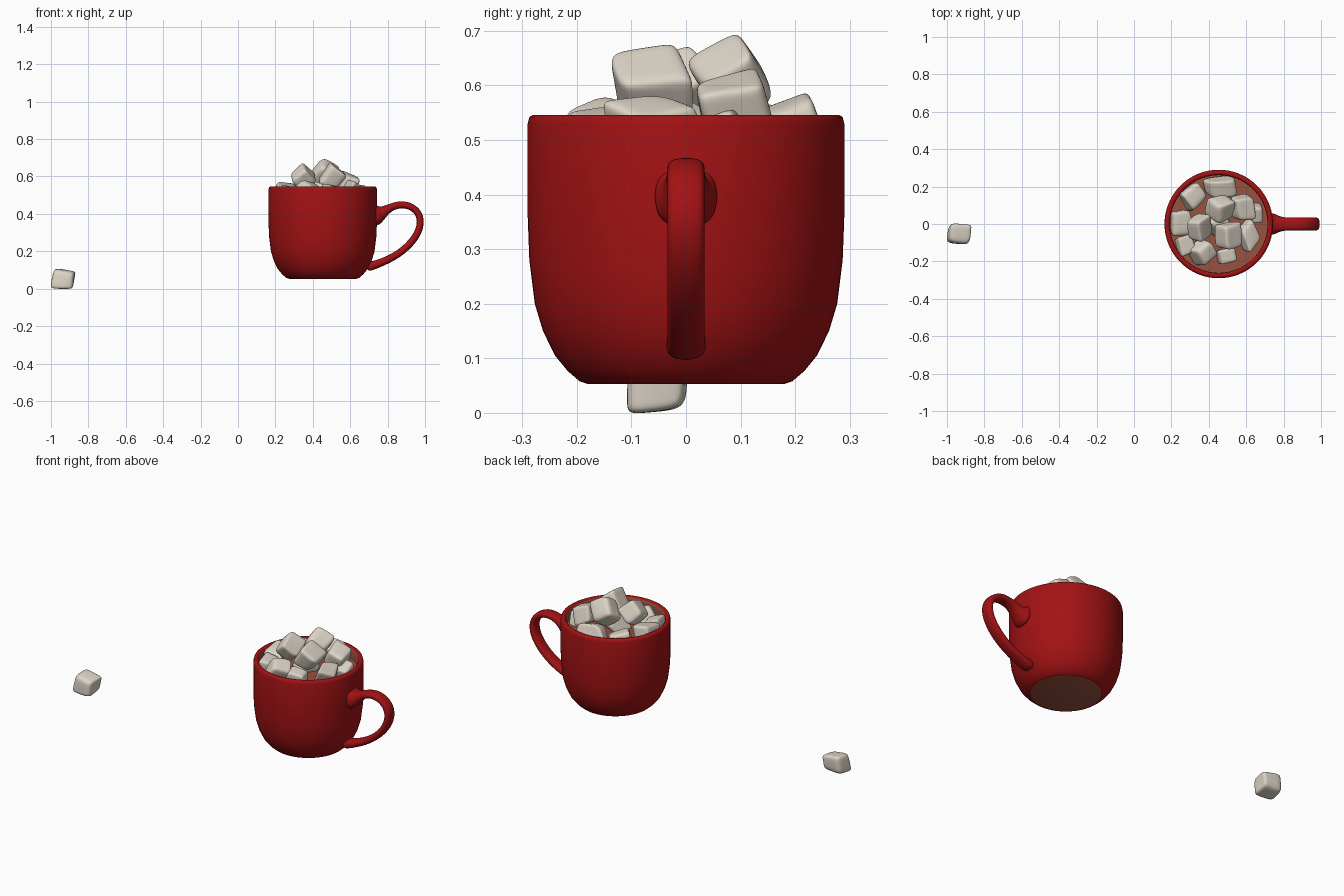
import bpy, bmesh, math, random
from mathutils import Vector, Euler

random.seed(4)
if "Cube" in bpy.data.objects:
    bpy.data.objects.remove(bpy.data.objects["Cube"])

MUG_X = 0.453


def material(name, rgb):
    m = bpy.data.materials.new(name)
    m.use_nodes = True
    m.diffuse_color = (*rgb, 1)
    bsdf = m.node_tree.nodes["Principled BSDF"]
    bsdf.inputs["Base Color"].default_value = (*rgb, 1)
    bsdf.inputs["Roughness"].default_value = 0.6
    return m


RED = material("red glaze", (0.36, 0.006, 0.007))
BROWN = material("cocoa brown", (0.31, 0.085, 0.05))
WHITE = material("marshmallow white", (0.72, 0.66, 0.57))


def make_object(name, bm, *mats, angle=50):
    bmesh.ops.recalc_face_normals(bm, faces=bm.faces)
    mesh = bpy.data.meshes.new(name)
    bm.to_mesh(mesh)
    bm.free()
    for m in mats:
        mesh.materials.append(m)
    ob = bpy.data.objects.new(name, mesh)
    bpy.context.collection.objects.link(ob)
    bpy.ops.object.select_all(action='DESELECT')
    ob.select_set(True)
    bpy.context.view_layer.objects.active = ob
    bpy.ops.object.shade_smooth_by_angle(angle=math.radians(angle))
    return ob


def subdivide(ob, levels):
    mod = ob.modifiers.new("smooth", 'SUBSURF')
    mod.levels = mod.render_levels = levels
    bpy.ops.object.modifier_apply(modifier=mod.name)


# Mug body: lathe of an outer and inner wall profile
profile = [(0, .053), (.18, .053), (.195, .058), (.217, .077), (.24, .105),
           (.262, .15), (.277, .2), (.287, .28), (.29, .36), (.29, .53),
           (.287, .542), (.28, .546), (.268, .546), (.263, .541), (.261, .525),
           (.261, .36), (.25, .2), (.2, .09), (0, .075)]
bm = bmesh.new()
verts = [bm.verts.new((MUG_X + r, 0, z)) for r, z in profile]
edges = [bm.edges.new(pair) for pair in zip(verts, verts[1:])]
bmesh.ops.spin(bm, geom=verts + edges, cent=(MUG_X, 0, 0), axis=(0, 0, 1),
               angle=math.tau, steps=72, use_duplicate=False)
bmesh.ops.remove_doubles(bm, verts=bm.verts, dist=1e-5)
for f in bm.faces:
    c = f.calc_center_median()
    radius = math.hypot(c.x - MUG_X, c.y)
    underside = c.z < 0.054
    inside = radius < 0.262 and c.z > 0.2 and c.z < 0.535
    f.material_index = 1 if underside or inside else 0
make_object("mug_body", bm, RED, BROWN)

# Cocoa surface
bm = bmesh.new()
bmesh.ops.create_circle(bm, cap_ends=True, segments=72, radius=0.262)
bmesh.ops.translate(bm, verts=bm.verts, vec=(MUG_X, 0, 0.485))
make_object("cocoa", bm, BROWN)

# Handle: lofted rounded sections as (x, z, half thickness, half width)
path = [(.725, .395, .068, .064), (.75, .397, .055, .058), (.775, .408, .031, .042),
        (.815, .436, .02, .035), (.87, .453, .02, .035), (.93, .441, .02, .035),
        (.971, .4, .02, .035), (.978, .345, .02, .035), (.957, .285, .02, .035),
        (.905, .222, .02, .035), (.84, .174, .02, .035), (.775, .143, .021, .035),
        (.725, .125, .024, .037), (.685, .115, .026, .038)]
bm = bmesh.new()
rings = []
for i, (x, z, thick, width) in enumerate(path):
    a, b = path[max(i - 1, 0)], path[min(i + 1, len(path) - 1)]
    t = Vector((b[0] - a[0], 0, b[1] - a[1])).normalized()
    normal = Vector((-t.z, 0, t.x))
    ring = []
    for k in range(12):
        c, s = math.cos(k * math.tau / 12), math.sin(k * math.tau / 12)
        c, s = (math.copysign(abs(v) ** 0.75, v) for v in (c, s))
        ring.append(bm.verts.new(Vector((x, 0, z)) + normal * c * thick
                                 + Vector((0, s * width, 0))))
    rings.append(ring)
for r1, r2 in zip(rings, rings[1:]):
    for k in range(12):
        n = (k + 1) % 12
        bm.faces.new((r1[k], r1[n], r2[n], r2[k]))
bm.faces.new(rings[0])
bm.faces.new(rings[-1])
subdivide(make_object("handle", bm, RED), 2)


# Marshmallows: softened, skewed cubes fitted to a given centre and size
def marshmallow(name, centre, size, tilt):
    bm = bmesh.new()
    bmesh.ops.create_cube(bm, size=1)
    crease = bm.edges.layers.float.new("crease_edge")
    for e in bm.edges:
        e[crease] = random.uniform(0.3, 0.5)
    turn = Euler([math.radians(d) for d in tilt]).to_matrix()
    for v in bm.verts:
        v.co = turn @ (v.co + Vector([random.uniform(-.1, .1) for _ in range(3)]))
    ob = make_object(name, bm, WHITE, angle=180)
    subdivide(ob, 4)
    pts = [v.co for v in ob.data.vertices]
    low = [min(p[i] for p in pts) for i in range(3)]
    high = [max(p[i] for p in pts) for i in range(3)]
    for p in pts:
        for i in range(3):
            p[i] = centre[i] + ((p[i] - low[i]) / (high[i] - low[i]) - .5) * size[i]


marshmallow("loose_marshmallow", (-.935, -.053, .053), (.13, .11, .107), (4, 5, -4))

# Heap in the mug: centre, size, tilt
heap = [((.315, .145, .505), (.14, .15, .12), (10, 15, 40)),
        ((.46, .2, .525), (.18, .12, .12), (20, 10, 10)),
        ((.46, .08, .61), (.16, .15, .165), (40, 35, 20)),
        ((.585, .09, .56), (.13, .14, .14), (15, 25, 10)),
        ((.505, -.062, .603), (.145, .148, .142), (15, 35, 15)),
        ((.35, -.02, .595), (.13, .15, .15), (30, 40, 30)),
        ((.255, .005, .51), (.12, .14, .12), (10, 15, 5)),
        ((.615, -.06, .525), (.12, .18, .11), (15, 20, 35)),
        ((.365, -.15, .52), (.16, .14, .115), (25, 15, 40)),
        ((.275, -.115, .5), (.11, .12, .11), (5, 20, 20)),
        ((.495, -.165, .505), (.11, .1, .11), (10, 10, 15)),
        ((.645, .06, .5), (.09, .11, .11), (20, 10, 0)),
        ((.44, .0, .51), (.14, .14, .12), (10, 30, 60))]
for i, (centre, size, tilt) in enumerate(heap):
    marshmallow(f"marshmallow_{i + 1}", centre, size, tilt)
